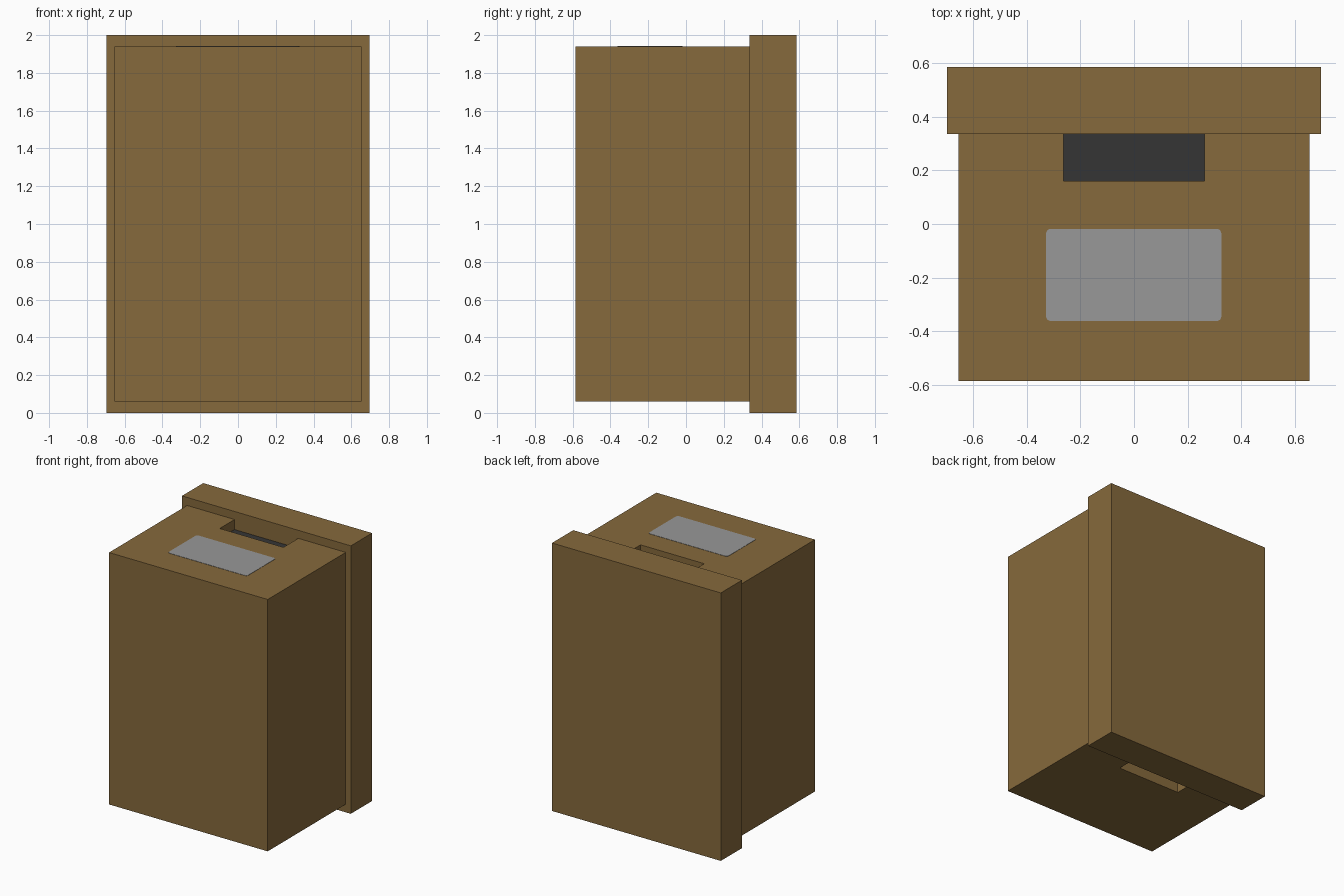
import bpy, bmesh, math

if "Cube" in bpy.data.objects:
    bpy.data.objects.remove(bpy.data.objects["Cube"])


def material(name, rgb):
    m = bpy.data.materials.new(name)
    m.diffuse_color = (*rgb, 1.0)
    m.use_nodes = True
    m.node_tree.nodes["Principled BSDF"].inputs["Base Color"].default_value = m.diffuse_color
    return m


cardboard = material("brown cardboard", (0.240, 0.143, 0.045))
label_grey = material("label grey", (0.315, 0.315, 0.315))
hole_dark = material("dark hole", (0.036, 0.036, 0.036))


def box(name, lo, hi, mat):
    """Axis-aligned box between two corners."""
    bm = bmesh.new()
    bmesh.ops.create_cube(bm, size=1)
    for v in bm.verts:
        v.co = [a + (b - a) * (c + 0.5) for a, b, c in zip(lo, hi, v.co)]
    mesh = bpy.data.meshes.new(name)
    bm.to_mesh(mesh)
    bm.free()
    mesh.materials.append(mat)
    obj = bpy.data.objects.new(name, mesh)
    bpy.context.collection.objects.link(obj)
    return obj


def rounded_plate(name, x0, x1, y0, y1, z0, z1, r, mat, steps=4):
    """Thin flat plate with rounded corners."""
    bm = bmesh.new()
    verts = []
    corners = [(x1 - r, y1 - r), (x0 + r, y1 - r), (x0 + r, y0 + r), (x1 - r, y0 + r)]
    for i, (cx, cy) in enumerate(corners):
        for s in range(steps + 1):
            a = (i + s / steps) * math.pi / 2
            verts.append(bm.verts.new((cx + r * math.cos(a), cy + r * math.sin(a), z0)))
    face = bm.faces.new(verts)
    top = bmesh.ops.extrude_face_region(bm, geom=[face])
    for v in top["geom"]:
        if isinstance(v, bmesh.types.BMVert):
            v.co.z = z1
    bmesh.ops.recalc_face_normals(bm, faces=bm.faces)
    mesh = bpy.data.meshes.new(name)
    bm.to_mesh(mesh)
    bm.free()
    mesh.materials.append(mat)
    obj = bpy.data.objects.new(name, mesh)
    bpy.context.collection.objects.link(obj)
    return obj


BOTTOM, TOP, LID_Y, DEPTH = 0.06, 1.94, 0.335, 0.08

# Box body lying on its side, and the wider lid behind it
body = box("box_body", (-0.655, -0.585, BOTTOM), (0.655, LID_Y, TOP), cardboard)
box("lid", (-0.697, LID_Y, 0), (0.697, 0.585, 2), cardboard)

# Handle recess in each end of the body, with a dark floor
for end, surface, inward in (("top", TOP, -1), ("bottom", BOTTOM, 1)):
    floor = surface + inward * DEPTH
    zs = sorted((floor, surface - inward * 0.1))
    cutter = box(f"{end}_handle_cutter", (-0.263, 0.16, zs[0]), (0.263, 0.45, zs[1]), cardboard)
    cutter.hide_render = True
    cutter.hide_set(True)
    cutter.display_type = 'WIRE'
    mod = body.modifiers.new(f"{end} handle", 'BOOLEAN')
    mod.operation = 'DIFFERENCE'
    mod.solver = 'EXACT'
    mod.object = cutter
    zs = sorted((floor, floor - inward * 0.005))
    box(f"{end}_handle_floor", (-0.263, 0.16, zs[0]), (0.263, LID_Y, zs[1]), hole_dark)

# Label on the upper end
rounded_plate("label", -0.328, 0.326, -0.362, -0.018, TOP - 0.002, TOP + 0.002, 0.018, label_grey)
